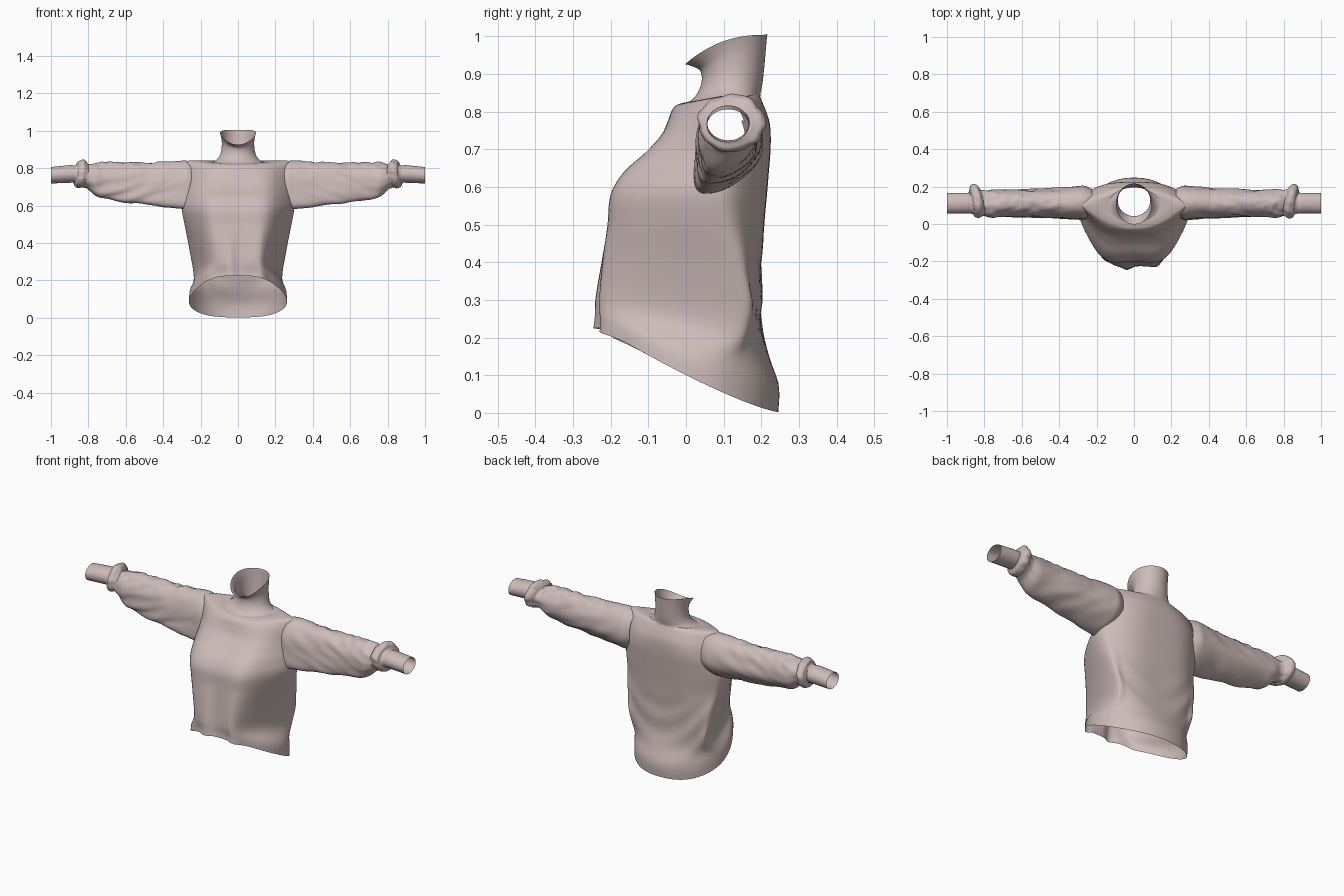
import bpy, bmesh, math
from mathutils import Vector, noise

if "Cube" in bpy.data.objects:
    bpy.data.objects.remove(bpy.data.objects["Cube"])

fabric = bpy.data.materials.new("dusty_pink_fabric")
fabric.diffuse_color = (0.61, 0.50, 0.485, 1)
fabric.use_nodes = True
fabric.node_tree.nodes["Principled BSDF"].inputs["Base Color"].default_value = fabric.diffuse_color


def cr(p, i, t, closed=False):
    """Catmull-Rom point between p[i] and p[i+1], for tuples of any length."""
    n = len(p)
    g = (lambda k: p[k % n]) if closed else (lambda k: p[max(0, min(n - 1, k))])
    a, b, c, d = g(i - 1), g(i), g(i + 1), g(i + 2)
    return tuple(0.5 * (2 * q + (r - o) * t + (2 * o - 5 * q + 4 * r - s) * t * t
                        + (3 * q - o - 3 * r + s) * t ** 3)
                 for o, q, r, s in zip(a, b, c, d))


def loft(name, stations, section, steps, drop=None):
    """Open tube through smoothly interpolated stations."""
    bm = bmesh.new()
    params = [cr(stations, i, j / steps) for i in range(len(stations) - 1) for j in range(steps)]
    params.append(stations[-1])
    rings = [[bm.verts.new(v) for v in section(p)] for p in params]
    for a, b in zip(rings, rings[1:]):
        n = len(a)
        for i in range(n):
            bm.faces.new((a[i], a[(i + 1) % n], b[(i + 1) % n], b[i]))
    bmesh.ops.recalc_face_normals(bm, faces=bm.faces)
    if drop:
        bmesh.ops.delete(bm, geom=[f for f in bm.faces if drop(f.calc_center_median())],
                         context='FACES')
    me = bpy.data.meshes.new(name)
    bm.to_mesh(me)
    bm.free()
    me.materials.append(fabric)
    for f in me.polygons:
        f.use_smooth = True
    ob = bpy.data.objects.new(name, me)
    bpy.context.collection.objects.link(ob)
    return ob


def body_section(p):
    """Trapezoid-like ring blended to an ellipse (e); zf/zb tilt it, power c curves the tilt,
    k pinches the ring into a shoulder ridge."""
    zf, zb, w, yf, yb, ym, e, c, k = p
    d, b = ym - yf, yb - ym
    half = [(0, yf), (.52 * w, yf + .03 * d), (.86 * w, yf + .52 * d), (w, ym),
            (.82 * w, ym + .58 * b), (.48 * w, ym + .93 * b), (0, yb)]
    ctrl = half + [(-x, y) for x, y in half[-2:0:-1]]
    out = []
    for i in range(12):
        for j in range(8):
            t = j / 8
            x, y = cr(ctrl, i, t, True)
            a = (i + t) * math.pi / 6
            ex = w * math.sin(a)
            ey = (yf + yb) / 2 - (yb - yf) / 2 * math.cos(a)
            x, y = x + (ex - x) * e, y + (ey - y) * e
            u = max(0, min(1, (y - yf) / (yb - yf)))
            z = zf + (zb - zf) * (1 - (1 - u) ** c)
            q = k * (x / w) ** 2
            y, z = y + (ym - y) * q, z + .04 * q
            # hem pleats in front, draped folds behind
            if z < .5:
                f = min(1, (.5 - z) / .28)
                if y < -.1:
                    y -= f * .022 * (math.exp(-((x + .04) / .03) ** 2)
                                     + math.exp(-((x - .125) / .03) ** 2)
                                     + .5 * math.exp(-((x + .16) / .03) ** 2))
                elif y > .12:
                    g = max(0, 1 - abs(z - .28) / .2)
                    y += g * .005 * math.sin(45 * (z - 3 * x * x + .2 * x))
            out.append((x, y, z))
    return out


# torso: z front, z back, half width, y front, y back, y widest, ellipse mix, tilt power, pinch
loft("sweater_body", [
    (.225, .002, .262, -.226, .245, .09, .7, 1.25, 0),
    (.25, .08, .258, -.224, .245, .10, .6, 1.2, 0),
    (.30, .20, .236, -.222, .206, .15, .1, 1.1, 0),
    (.40, .36, .260, -.213, .20, .14, 0, 1, 0),
    (.50, .50, .286, -.203, .208, .10, 0, 1, 0),
    (.58, .58, .300, -.195, .215, .09, 0, 1, 0),
    (.64, .64, .294, -.16, .22, .10, 0, 1, 0),
    (.69, .69, .288, -.105, .224, .11, 0, 1, 0),
    (.735, .735, .284, -.066, .225, .11, .1, 1, .06),
    (.77, .77, .284, -.05, .222, .11, .3, 1, .2),
    (.798, .80, .284, -.04, .213, .11, .6, 1, .4),
    (.815, .822, .27, -.028, .204, .11, .9, 1, .5),
    (.822, .836, .20, -.012, .198, .11, 1, 1, .3),
    (.826, .845, .135, .006, .195, .10, 1, 1, 0)],
    body_section, 5,
    # open armholes
    lambda c: abs(c.x) > .25 and ((c.y - .112) / .078) ** 2 + ((c.z - .73) / .105) ** 2 < 1)

# funnel collar with a rolled front lip
loft("collar", [
    (.822, .84, .142, .000, .198, .10, 1, 1, 0),
    (.835, .85, .118, .020, .198, .10, 1, 1, 0),
    (.858, .875, .098, .035, .203, .10, 1, 1, 0),
    (.885, .92, .088, .042, .208, .10, 1, 1.2, 0),
    (.908, .965, .087, .038, .212, .10, 1, 1.7, 0),
    (.918, .99, .091, .022, .214, .10, 1, 2.1, 0),
    (.926, 1.004, .096, -.002, .216, .10, 1, 2.4, 0)],
    body_section, 4)

# sleeves: x, z top, z bottom, y front, y back, forward sag, wrinkle size
SLEEVE = [
    (.225, .825, .61, .045, .188, .05, 0),
    (.265, .838, .588, .026, .204, .06, 0),
    (.31, .840, .582, .028, .202, .06, .3),
    (.45, .830, .600, .035, .19, .05, 1),
    (.60, .832, .615, .04, .185, .04, 1),
    (.71, .832, .634, .04, .185, .03, 1),
    (.76, .825, .652, .035, .185, .02, 1),
    (.805, .815, .69, .045, .18, .01, 1),
    (.822, .832, .698, .042, .198, 0, 1.2),
    (.84, .846, .692, .032, .210, 0, 1.2),
    (.862, .836, .70, .037, .203, 0, 1),
    (.872, .815, .722, .055, .17, 0, 0),
    (.90, .816, .722, .056, .167, 0, 0),
    (1.0, .806, .718, .056, .167, 0, 0)]


def sleeve_section(side):
    def section(p):
        x, zt, zb, yf, yb, sag, wr = p
        out = []
        for i in range(48):
            a = i * math.tau / 48
            c, s = math.cos(a), math.sin(a)
            y = (yf + yb) / 2 + (yb - yf) / 2 * c
            z = (zt + zb) / 2 + (zt - zb) / 2 * s
            if s < 0:
                y = max(yf - .005, y - sag * s * s)
            # short gathers along the top, broad slanting folds below
            fine = noise.noise(Vector((x * 30, c * 2 + side, 3)))
            broad = noise.noise(Vector((x * 13 + 2.5 * s, c * 1.2 + side, s * 1.5)))
            r = wr * (.009 * fine * max(0, s) ** 2 + .008 * broad)
            px = x
            if .81 < x < .87:
                px += .012 * c - .008 * s
            out.append((side * min(px, 1), y + r * c, z + r * s))
        return out
    return section


for side, label in ((1, "left"), (-1, "right")):
    loft(label + "_sleeve", SLEEVE, sleeve_section(side), 8)
